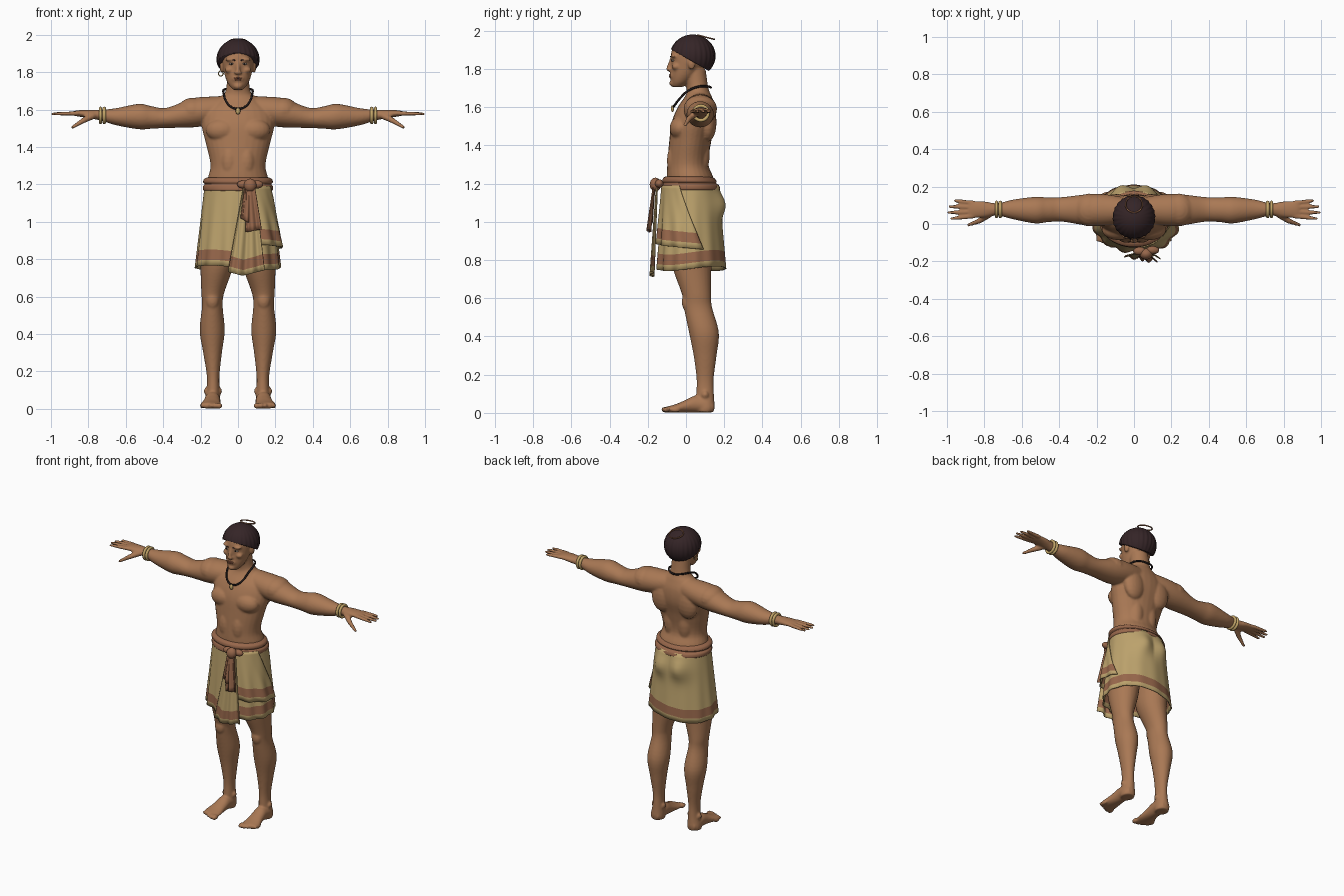
import bpy, bmesh, math
from mathutils import Vector, Matrix

cube = bpy.data.objects.get("Cube")
if cube:
    bpy.data.objects.remove(cube)


def material(name, r, g, b):
    m = bpy.data.materials.new(name)
    m.use_nodes = True
    m.diffuse_color = (r, g, b, 1)
    bsdf = next(n for n in m.node_tree.nodes if n.type == 'BSDF_PRINCIPLED')
    bsdf.inputs["Base Color"].default_value = (r, g, b, 1)
    return m


SKIN = material("skin", .40, .19, .09)
HAIR = material("dark hair", .035, .018, .02)
CLOTH = material("tan cloth", .50, .36, .15)
BAND = material("brown cloth", .31, .135, .07)
CORD = material("black cord", .015, .01, .01)
GOLD = material("gold", .55, .38, .14)
LIPS = material("lips", .25, .09, .05)
WHITE = material("eye white", .55, .45, .36)


def finish(name, bm, *mats):
    bmesh.ops.recalc_face_normals(bm, faces=bm.faces)
    mesh = bpy.data.meshes.new(name)
    bm.to_mesh(mesh)
    bm.free()
    for m in mats:
        mesh.materials.append(m)
    for p in mesh.polygons:
        p.use_smooth = True
    ob = bpy.data.objects.new(name, mesh)
    bpy.context.collection.objects.link(ob)
    return ob


def curve_rows(rows, n=5):
    """Catmull-Rom interpolation between the rows of a loft."""
    out = []
    for i in range(len(rows) - 1):
        p0, p1 = rows[max(i - 1, 0)], rows[i]
        p2, p3 = rows[i + 1], rows[min(i + 2, len(rows) - 1)]
        for k in range(n):
            t = k / n
            out.append([b + .5 * t * (c - a + t * (2*a - 5*b + 4*c - d + t * (3*(b - c) + d - a)))
                        for a, b, c, d in zip(p0, p1, p2, p3)])
    return out + [rows[-1]]


def loft(bm, rows, axis, side=1, seg=28):
    """Rows are position along axis, two centre values, two radii."""
    o = [i for i in range(3) if i != axis]
    rings = []
    for pos, ca, cb, ra, rb in curve_rows(rows):
        ring = []
        for k in range(seg):
            a = math.tau * k / seg
            p = [0, 0, 0]
            p[axis], p[o[0]], p[o[1]] = pos, ca + ra * math.cos(a), cb + rb * math.sin(a)
            p[0] *= side
            ring.append(bm.verts.new(p))
        rings.append(ring)
    for r, s in zip(rings, rings[1:]):
        for k in range(seg):
            j = (k + 1) % seg
            bm.faces.new((r[k], r[j], s[j], s[k]))
    bm.faces.new(rings[0])
    bm.faces.new(rings[-1])


def ball(bm, centre, radii, seg=20):
    m = Matrix.Translation(centre) @ Matrix.Diagonal((*radii, 1))
    return bmesh.ops.create_uvsphere(bm, u_segments=seg, v_segments=seg // 2, radius=1, matrix=m)


def limb(bm, a, b, r1, r2):
    a, b = Vector(a), Vector(b)
    d = b - a
    m = Matrix.Translation((a + b) / 2) @ d.to_track_quat('Z', 'Y').to_matrix().to_4x4()
    bmesh.ops.create_cone(bm, cap_ends=True, segments=12, radius1=r1, radius2=r2, depth=d.length, matrix=m)
    ball(bm, a, (r1,) * 3, 12)
    ball(bm, b, (r2,) * 3, 12)


# Body: overlapping forms fused into one skin
body = bmesh.new()
loft(body, [(.98, 0, .03, .15, .12), (1.2, 0, .025, .165, .125), (1.3, 0, .01, .147, .108),
            (1.42, 0, .022, .172, .11), (1.52, 0, .04, .195, .115), (1.6, 0, .055, .18, .098),
            (1.66, 0, .065, .105, .068), (1.7, 0, .06, .066, .057), (1.8, 0, .045, .058, .058)], 2)
# Head
loft(body, [(1.705, 0, -.045, .024, .028), (1.73, 0, -.03, .048, .048), (1.77, 0, -.01, .067, .07),
            (1.82, 0, .01, .079, .088), (1.87, 0, .025, .085, .105), (1.92, 0, .035, .08, .1),
            (1.96, 0, .04, .05, .065)], 2)
limb(body, (0, -.077, 1.848), (0, -.092, 1.802), .009, .012)
ball(body, (0, -.09, 1.797), (.021, .014, .01))
ball(body, (0, -.07, 1.725), (.024, .018, .016))
ball(body, (0, -.072, 1.765), (.032, .015, .02))
for s in (1, -1):
    ball(body, (s * .035, -.062, 1.868), (.034, .018, .01))
    ball(body, (s * .045, -.052, 1.812), (.026, .022, .018))
    ball(body, (s * .086, .03, 1.828), (.012, .02, .032))
    # Chest, shoulder blades and stomach
    ball(body, (s * .085, -.03, 1.49), (.088, .056, .062))
    ball(body, (s * .095, .115, 1.52), (.075, .045, .1))
    ball(body, (s * .05, .08, 1.36), (.05, .045, .12))
    ball(body, (s * .045, -.05, 1.32), (.05, .05, .1))
    ball(body, (s * .24, .075, 1.592), (.085, .088, .072))
    # Arms
    loft(body, [(.04, .075, 1.605, .065, .07), (.14, .075, 1.595, .082, .075), (.24, .075, 1.583, .085, .078),
                (.38, .078, 1.556, .066, .054), (.46, .076, 1.558, .066, .06), (.53, .074, 1.563, .071, .068),
                (.65, .078, 1.562, .052, .046), (.73, .078, 1.57, .033, .03), (.8, .078, 1.577, .043, .022),
                (.86, .078, 1.58, .045, .016), (.885, .078, 1.58, .038, .01)], 0, s)
    for y, tip, spread in ((.114, .955, .01), (.09, .985, .003), (.065, .992, -.004), (.041, .975, -.012)):
        limb(body, (s * .86, y, 1.58), (s * tip, y + spread, 1.577), .0125, .009)
    limb(body, (s * .775, .05, 1.567), (s * .83, .015, 1.54), .018, .015)
    limb(body, (s * .83, .015, 1.54), (s * .885, -.005, 1.505), .014, .009)
    # Legs
    loft(body, [(1.02, .09, .03, .09, .11), (.85, .11, .03, .095, .112), (.75, .115, .033, .086, .1),
                (.62, .135, .055, .061, .076), (.55, .137, .063, .055, .074), (.42, .138, .094, .067, .078),
                (.3, .136, .1, .05, .06), (.18, .133, .1, .034, .045), (.1, .133, .1, .035, .046),
                (.03, .137, .102, .044, .048), (.003, .137, .1, .04, .042)], 2, s)
    ball(body, (s * .137, .008, .58), (.036, .03, .05))
    for dx in (-.038, .036):
        ball(body, (s * (.135 + dx), .1, .095), (.012, .018, .018))
    # Feet
    loft(body, [(.145, .137, .03, .028, .027), (.1, .137, .04, .042, .038), (.05, .137, .046, .042, .045),
                (0, .14, .035, .046, .034), (-.05, .145, .024, .055, .023), (-.095, .146, .018, .056, .016)], 1, s)
    for k in range(5):
        ball(body, (s * (.1 + .023 * k), -.105 + .006 * k * k / 2, .017), (.017 - .0015 * k, .026, .016))
skin = finish("body", body, SKIN)
remesh = skin.modifiers.new("fuse", 'REMESH')
remesh.mode, remesh.voxel_size, remesh.use_smooth_shade = 'VOXEL', .0065, True
relax = skin.modifiers.new("relax", 'SMOOTH')
relax.factor, relax.iterations = .5, 5

# Face details
for s, n in ((1, "left"), (-1, "right")):
    bm = bmesh.new()
    ball(bm, (s * .034, -.068, 1.845), (.015, .009, .0055))
    finish(n + "_eye", bm, WHITE)
    bm = bmesh.new()
    ball(bm, (s * .034, -.0725, 1.845), (.006, .006, .0055), 12)
    finish(n + "_pupil", bm, CORD)
    bm = bmesh.new()
    limb(bm, (s * .017, -.081, 1.864), (s * .054, -.066, 1.866), .003, .002)
    finish(n + "_eyebrow", bm, HAIR)
bm = bmesh.new()
ball(bm, (0, -.08, 1.769), (.023, .01, .005))
ball(bm, (0, -.08, 1.76), (.019, .01, .006))
finish("lips", bm, LIPS)

# Hair: swept cap with strand grooves, trimmed from brow to nape
bm = bmesh.new()
ball(bm, (0, 0, 0), (1, 1, 1), 96)
for v in bm.verts:
    a = math.atan2(v.co.y, v.co.x)
    g = 1 + .018 * math.sin(a * 24) * (1 - v.co.z ** 2)
    v.co = Vector((v.co.x * .113 * g, .035 + v.co.y * .118 * g, 1.868 + v.co.z * .112))
cut = bmesh.ops.bisect_plane(bm, geom=bm.verts[:] + bm.edges[:] + bm.faces[:], plane_co=(0, .01, 1.852),
                             plane_no=(0, -.5, -.87), clear_outer=True)
bmesh.ops.contextual_create(bm, geom=[e for e in cut["geom_cut"] if isinstance(e, bmesh.types.BMEdge)])
finish("hair", bm, HAIR)


def ring(name, mat, centre, major, minor, turn=(0, 0, 0), squash=1):
    bpy.ops.mesh.primitive_torus_add(location=centre, rotation=turn, major_radius=major, minor_radius=minor,
                                     major_segments=36, minor_segments=10)
    ob = bpy.context.object
    ob.name = name
    ob.scale.x = squash
    ob.data.materials.append(mat)
    bpy.ops.object.shade_smooth()


# Jewellery
ring("hair_ring", BAND, (0, .105, 1.966), .045, .004, (-.25, 0, 0))
ring("earring", GOLD, (-.092, .025, 1.793), .013, .003, (math.pi / 2, 0, 0))
for s, n in ((1, "left"), (-1, "right")):
    for x in (.715, .735):
        ring(n + "_bracelet", GOLD, (s * x, .078, 1.569), .038, .009, (0, math.pi / 2, 0))
half = [(.045, .115, 1.708), (.075, .065, 1.707), (.076, .01, 1.685), (.062, -.035, 1.642), (.032, -.058, 1.612)]
loop = [(0, .13, 1.703)] + half + [(0, -.064, 1.604)] + [(-x, y, z) for x, y, z in reversed(half)]
cord = bpy.data.curves.new("necklace", 'CURVE')
cord.dimensions, cord.bevel_depth, cord.bevel_resolution = '3D', .006, 2
spline = cord.splines.new('BEZIER')
spline.bezier_points.add(len(loop) - 1)
spline.use_cyclic_u = True
for p, co in zip(spline.bezier_points, loop):
    p.co, p.handle_left_type, p.handle_right_type = co, 'AUTO', 'AUTO'
cord.materials.append(CORD)
bpy.context.collection.objects.link(bpy.data.objects.new("necklace", cord))
bm = bmesh.new()
ball(bm, (0, -.071, 1.592), (.013, .008, .018), 12)
finish("pendant", bm, GOLD)


def sheet(name, point, cols, hem, top=1.19, stripe=True, closed=False, mats=(CLOTH, BAND)):
    """Cloth grid: hem gives the lower edge, and a stripe runs just above it."""
    bm = bmesh.new()
    grid = []
    for c in range(cols + (not closed)):
        u = c / cols
        h = hem(u)
        low = [h, h + .03, h + .085]
        zs = low + [low[-1] + (top - low[-1]) * k / 14 for k in range(1, 15)]
        grid.append([bm.verts.new(point(u, z)) for z in zs])
    for c in range(cols):
        a, b = grid[c], grid[(c + 1) % len(grid)]
        for r in range(len(a) - 1):
            f = bm.faces.new((a[r], b[r], b[r + 1], a[r + 1]))
            f.material_index = int(stripe and r == 1)
    thick = finish(name, bm, *mats).modifiers.new("thickness", 'SOLIDIFY')
    thick.thickness, thick.offset = .006, 0


def wrapped(a, z, out=0.0):
    """Point on the skirt at angle a, where the front is at three quarters of a turn."""
    t = (1.19 - z) / .44
    c, s = math.cos(a), math.sin(a)
    fold = .005 * t * math.sin(13 * a) * (1 - .7 * s)
    seat = .04 * math.exp(-((z - 1.09) / .065) ** 2 - ((abs(c) - .4) / .32) ** 2) if s > 0 else 0
    side = (.176 + .05 * t) + fold + out
    return (side * c, .025 + .004 * t + (.143 + .035 * t + fold + seat + out) * s, z)


# Skirt, left overlapping panel, hanging front flap
sheet("skirt", lambda u, z: wrapped(math.tau * u, z), 120, lambda u: .755 + .012 * math.sin(math.tau * u * 2), closed=True)


def panel(u, z):
    t = (1.19 - z) / .33
    return wrapped(-1.4 + u * (1.0 + .75 * t), z, .01 + .022 * t * math.sin(math.pi * u) + .004 * t * math.sin(u * 22))


sheet("left_wrap_panel", panel, 40, lambda u: .885 - .03 * u)


def strip(x0, x1, w0, w1, y0, y1, z1, waves):
    def point(u, z):
        t = (1.19 - z) / (1.19 - z1)
        return (x0 + (x1 - x0) * t + (u - .5) * (w0 + (w1 - w0) * t),
                y0 + (y1 - y0) * t + .008 * math.sin(u * waves) * (.3 + t), z)
    return point


sheet("front_flap", strip(.06, .045, .06, .2, -.152, -.178, .72, 17), 30, lambda u: .712 + .05 * abs(u - .4))
sheet("long_sash_end", strip(.065, .085, .05, .085, -.168, -.195, .95, 11), 14, lambda u: .945 + .015 * u,
      stripe=False, mats=(BAND,))
sheet("short_sash_end", strip(.055, .04, .04, .055, -.165, -.187, 1.0, 8), 12, lambda u: 1.02 - .03 * u,
      stripe=False, mats=(BAND,))

# Waist sash and knot
bm = bmesh.new()
loft(bm, [(1.162, 0, .026, .172, .14), (1.17, 0, .026, .186, .152), (1.19, 0, .025, .187, .148),
          (1.202, 0, .02, .178, .138), (1.212, 0, .018, .186, .142), (1.228, 0, .014, .182, .134),
          (1.238, 0, .012, .165, .118)], 2, seg=48)
finish("waist_sash", bm, BAND)
bm = bmesh.new()
ball(bm, (.065, -.16, 1.195), (.034, .03, .036))
ball(bm, (.03, -.145, 1.2), (.035, .022, .022))
ball(bm, (.1, -.14, 1.2), (.035, .022, .022))
finish("sash_knot", bm, BAND)
